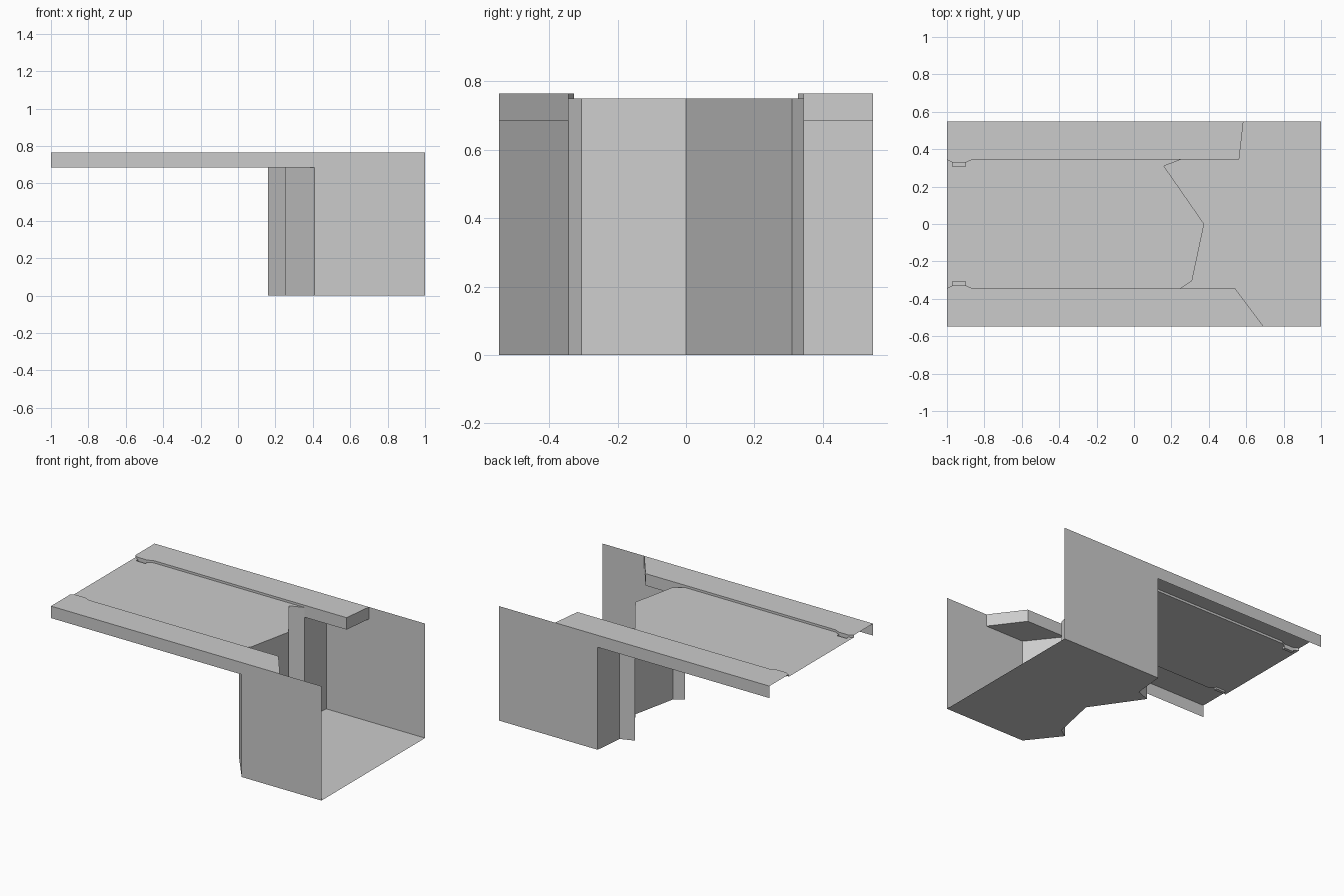
import bpy, bmesh

if "Cube" in bpy.data.objects:
    bpy.data.objects.remove(bpy.data.objects["Cube"])

W, RIM, DECK, LIP = 0.547, 0.765, 0.75, 0.685   # half width, rim / deck / rim-underside heights
INNER = 0.344                                    # inner edge of the rims

# Jagged broken end of the channel, listed from back (+y) to front (-y)
BREAK = [(0.27, W), (0.25, INNER), (0.16, 0.31), (0.375, 0),
         (0.31, -0.305), (0.25, -INNER), (0.41, -W)]


def build(name, faces):
    """Make one object from a list of polygons."""
    bm = bmesh.new()
    for pts in faces:
        bm.faces.new([bm.verts.new(p) for p in pts])
    bmesh.ops.remove_doubles(bm, verts=bm.verts, dist=0.0005)
    bmesh.ops.recalc_face_normals(bm, faces=bm.faces)
    me = bpy.data.meshes.new(name)
    bm.to_mesh(me)
    bm.free()
    ob = bpy.data.objects.new(name, me)
    bpy.context.collection.objects.link(ob)
    return ob


def flat(pts, z):
    return [(x, y, z) for x, y in pts]


def strip(pts, z0, z1):
    """Vertical quads standing along a plan polyline."""
    return [[(*a, z0), (*b, z0), (*b, z1), (*a, z1)] for a, b in zip(pts, pts[1:])]


def rim_edge(s):
    """Inner rim edge near the open end, bulging around the small pocket."""
    return [(-1, s * INNER), (-0.97, s * 0.328), (-0.9, s * 0.328), (-0.865, s * INNER)]


def pocket(s):
    return [(-0.97, s * 0.328), (-0.97, s * 0.308), (-0.9, s * 0.308), (-0.9, s * 0.328)]


# Channel floor and jagged end walls
build("channel_floor", [flat(BREAK + [(1, -W), (1, W)], 0)])
build("end_wall", strip(BREAK[:2], 0, LIP) + strip(BREAK[1:6], 0, DECK) + strip(BREAK[5:], 0, LIP))

# Deck, cut around the two pockets
back = [rim_edge(1)[0]] + pocket(1) + [rim_edge(1)[3]]
front = [rim_edge(-1)[0]] + pocket(-1) + [rim_edge(-1)[3]]
build("deck", [flat(back + BREAK[1:6] + front[::-1], DECK)])

# Per side: outer wall, raised rim with overhanging end, pocket
for side, s, wall, end_in, end_out in (("back", 1, 0.27, 0.562, 0.585),
                                       ("front", -1, 0.41, 0.54, 0.692)):
    y, yi = s * W, s * INNER
    profile = [(-1, LIP), (wall, LIP), (wall, 0), (1, 0), (1, RIM), (-1, RIM)]
    build(side + "_wall", [[(x, y, z) for x, z in profile]])

    edge = rim_edge(s)
    tip = [(0.25, yi), (end_in, yi), (end_out, y)]
    faces = [flat([(-1, y)] + edge + tip, RIM),            # top
             flat(tip + [(wall, y)], LIP)]                 # underside of overhang
    faces += strip(edge + tip[:1], DECK, RIM)              # step down to deck
    faces += strip(tip, LIP, RIM)                          # inner and end faces
    build(side + "_rim", faces)

    p = pocket(s)
    build(side + "_pocket", strip(p + p[:1], DECK - 0.012, DECK) + [flat(p, DECK - 0.012)])
